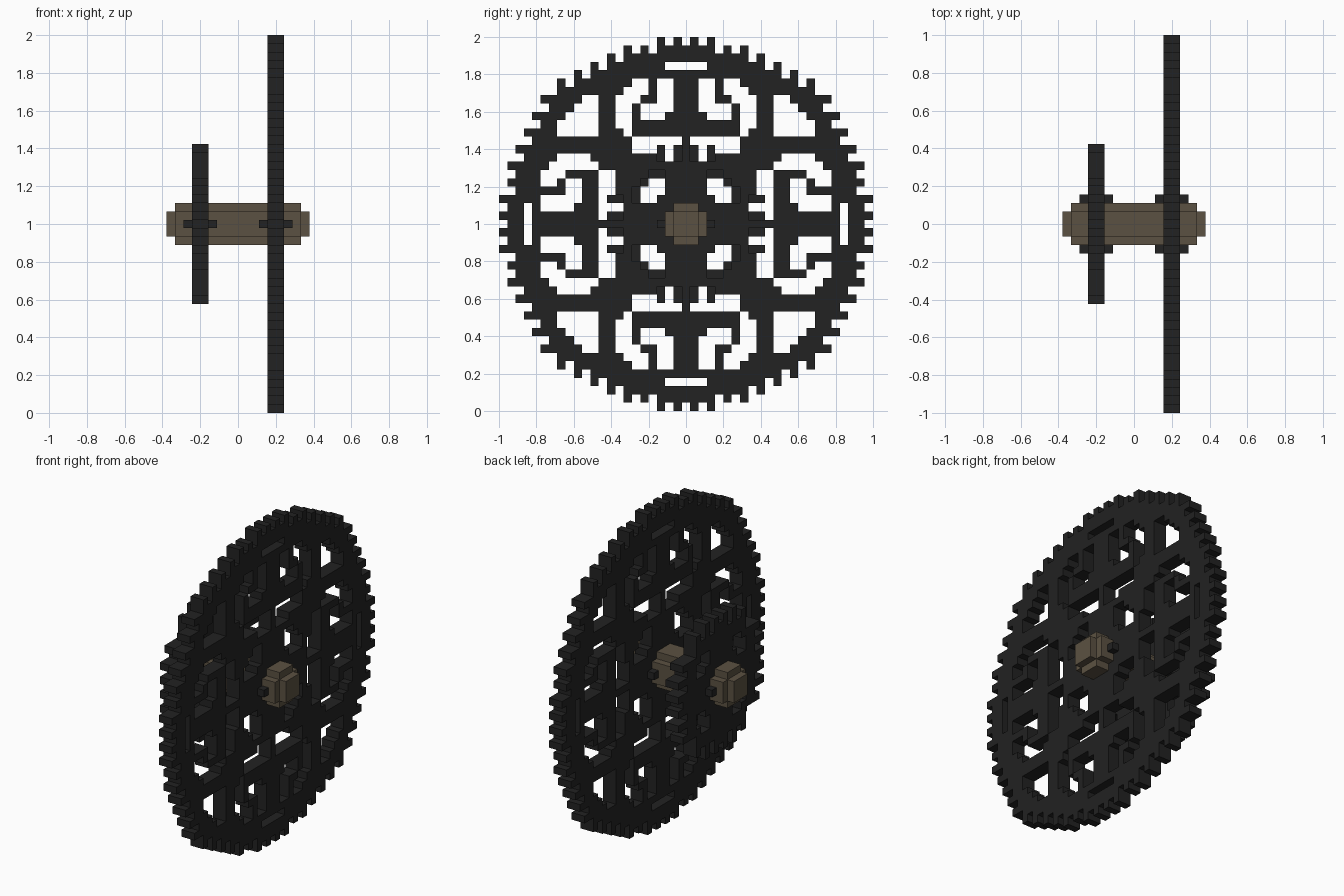
import bpy, bmesh, math

if "Cube" in bpy.data.objects:
    bpy.data.objects.remove(bpy.data.objects["Cube"])

V = 2 / 45          # block size
ORIGIN_Z = 1.0


def material(name, rgb):
    m = bpy.data.materials.new(name)
    m.diffuse_color = (*rgb, 1)
    m.use_nodes = True
    m.node_tree.nodes["Principled BSDF"].inputs["Base Color"].default_value = m.diffuse_color
    return m


IRON = material("dark iron", (0.016, 0.016, 0.016))
WOOD = material("brown wood", (0.105, 0.083, 0.054))


def box_cells(u0, u1, v0, v1):
    return {(u, v) for u in range(u0, u1 + 1) for v in range(v0, v1 + 1)}


def finish(bm, name, mat):
    bmesh.ops.remove_doubles(bm, verts=bm.verts, dist=1e-5)
    bmesh.ops.recalc_face_normals(bm, faces=bm.faces)
    me = bpy.data.meshes.new(name)
    bm.to_mesh(me)
    bm.free()
    me.materials.append(mat)
    ob = bpy.data.objects.new(name, me)
    bpy.context.collection.objects.link(ob)
    return ob


def slab(name, cells, x0, x1, mat, open_to=frozenset()):
    """Extrude a set of grid cells (y, z) along x, with walls on its outline."""
    bm = bmesh.new()

    def quad(pts):
        bm.faces.new([bm.verts.new((x * V, y * V, z * V + ORIGIN_Z)) for x, y, z in pts])

    for a, b in cells:
        c = [(a - .5, b - .5), (a + .5, b - .5), (a + .5, b + .5), (a - .5, b + .5)]
        quad([(x1, *p) for p in c])
        quad([(x0, *p) for p in reversed(c)])
        for k, (da, db) in enumerate([(0, -1), (1, 0), (0, 1), (-1, 0)]):
            n = (a + da, b + db)
            if n not in cells and n not in open_to:
                p, q = c[k], c[(k + 1) % 4]
                quad([(x0, *p), (x0, *q), (x1, *q), (x1, *p)])
    return finish(bm, name, mat)


def toothed_disc(size, base_r, tooth_r, extra=()):
    """Blocky disc with a tooth on every odd column; u is the larger coordinate."""
    out = set()
    for y in range(-size, size + 1):
        for z in range(-size, size + 1):
            u, v = max(abs(y), abs(z)), min(abs(y), abs(z))
            r = math.hypot(u, v)
            if r <= base_r or (v % 2 and r <= tooth_r) or (u, v) in extra:
                out.add((y, z))
    return out


def cut(cells, holes):
    """Remove holes given for one eighth of the wheel, mirrored all round."""
    return {(y, z) for y, z in cells
            if (abs(y), abs(z)) not in holes and (abs(z), abs(y)) not in holes}


axle_cells = {c for c in box_cells(-2, 2, -2, 2) if abs(c[0]) + abs(c[1]) < 4}

# Large wheel openings: u runs outwards, v sideways
slot = box_cells(19, 19, 0, 2)
corner = {c for c in box_cells(11, 15, 11, 15) if math.hypot(*c) <= 19.3}
petal = (box_cells(13, 17, 2, 3) | box_cells(13, 14, 4, 5)            # inside the scroll
         | box_cells(16, 17, 5, 6) | {(15, 6)}                        # above the scroll
         | box_cells(11, 16, 7, 7) | box_cells(12, 15, 8, 8)          # beside it
         | box_cells(9, 10, 1, 6) | box_cells(8, 8, 1, 3)) - {(13, 2)}  # below it
window = {c for c in box_cells(3, 6, 3, 6) if 4.5 < math.hypot(*c) < 7.3}
big = cut(toothed_disc(22, 21.3, 22.3, {(17, 15)}), slot | corner | petal | window)
slab("large_gear", big - axle_cells, 3.5, 5.5, IRON, axle_cells)

# Small wheel
small_window = {c for c in box_cells(3, 5, 3, 5) if 4.5 < math.hypot(*c) < 6.6}
small = cut(toothed_disc(9, 8.1, 9.5), small_window)
slab("small_gear", small - axle_cells, -5.5, -3.5, IRON, axle_cells)

# Key tabs on each side of the axle, standing out from both faces of each wheel
for wheel, mid in (("large", 4.5), ("small", -4.5)):
    for side in (-1, 1):
        for end in (-1, 1):
            a, b = sorted((mid + end, mid + 2 * end))
            slab(f"{wheel}_key_tab", {(3 * side, 0)}, a, b, IRON)

# Axle with narrower end caps
slab("axle", axle_cells, -7.5, 7.5, WOOD)
core = box_cells(-1, 1, -1, 1)
slab("axle_cap_left", core, -8.5, -7.5, WOOD)
slab("axle_cap_right", core, 7.5, 8.5, WOOD)
